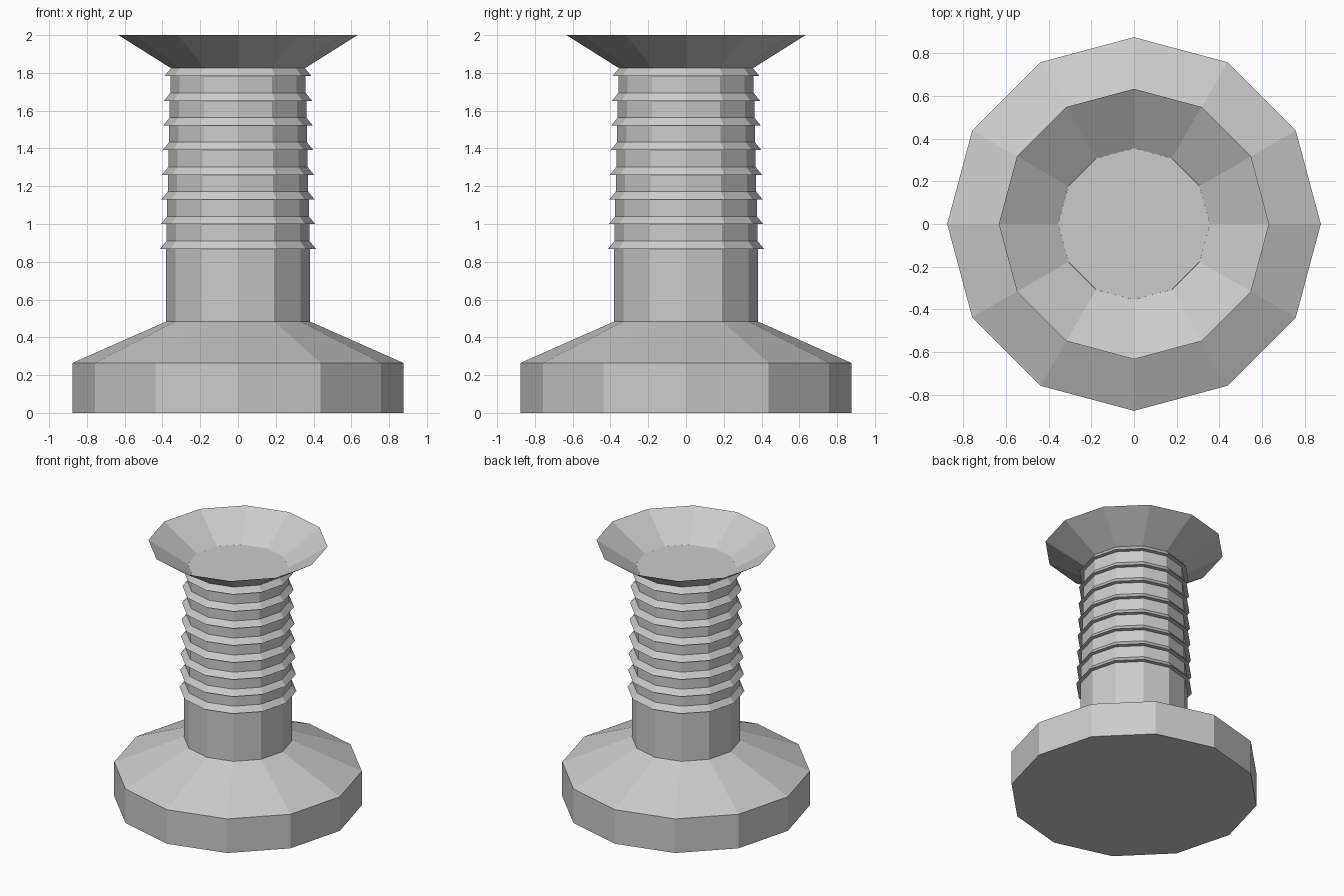
import bpy, bmesh
from math import sin, cos, pi

if "Cube" in bpy.data.objects:
    bpy.data.objects.remove(bpy.data.objects["Cube"])

SIDES = 12


def lathe(name, profile, cap_bottom=False, cap_top=False):
    """Revolve (radius, z) points, listed bottom to top, into a 12-sided part."""
    bm = bmesh.new()
    rings = [[bm.verts.new((r * cos(2 * pi * k / SIDES), r * sin(2 * pi * k / SIDES), z))
              for k in range(SIDES)] for r, z in profile]
    for low, high in zip(rings, rings[1:]):
        for k in range(SIDES):
            n = (k + 1) % SIDES
            bm.faces.new((low[k], low[n], high[n], high[k]))
    if cap_bottom:
        bm.faces.new(rings[0][::-1])
    if cap_top:
        bm.faces.new(rings[-1])
    mesh = bpy.data.meshes.new(name)
    bm.to_mesh(mesh)
    bm.free()
    obj = bpy.data.objects.new(name, mesh)
    bpy.context.collection.objects.link(obj)
    return obj


# Foot with sloped shoulder, then the plain shank
profile = [(0.875, 0), (0.875, 0.265), (0.382, 0.483)]

# Ridged shank: eight flat-bottomed ridges, each section slightly narrower
RIDGES, FIRST, PITCH = 8, 0.868, 0.1307
for i in range(RIDGES):
    z = FIRST + i * PITCH
    core = 0.382 - 0.0034 * i
    profile += [(core, z), (core + 0.031, z), (core - 0.0034, z + 0.042)]
lathe("ridged_post", profile, cap_bottom=True, cap_top=True)

# Thin open flared cup on top
lathe("flared_cup", [(0.355, 1.825), (0.633, 2.0)])
